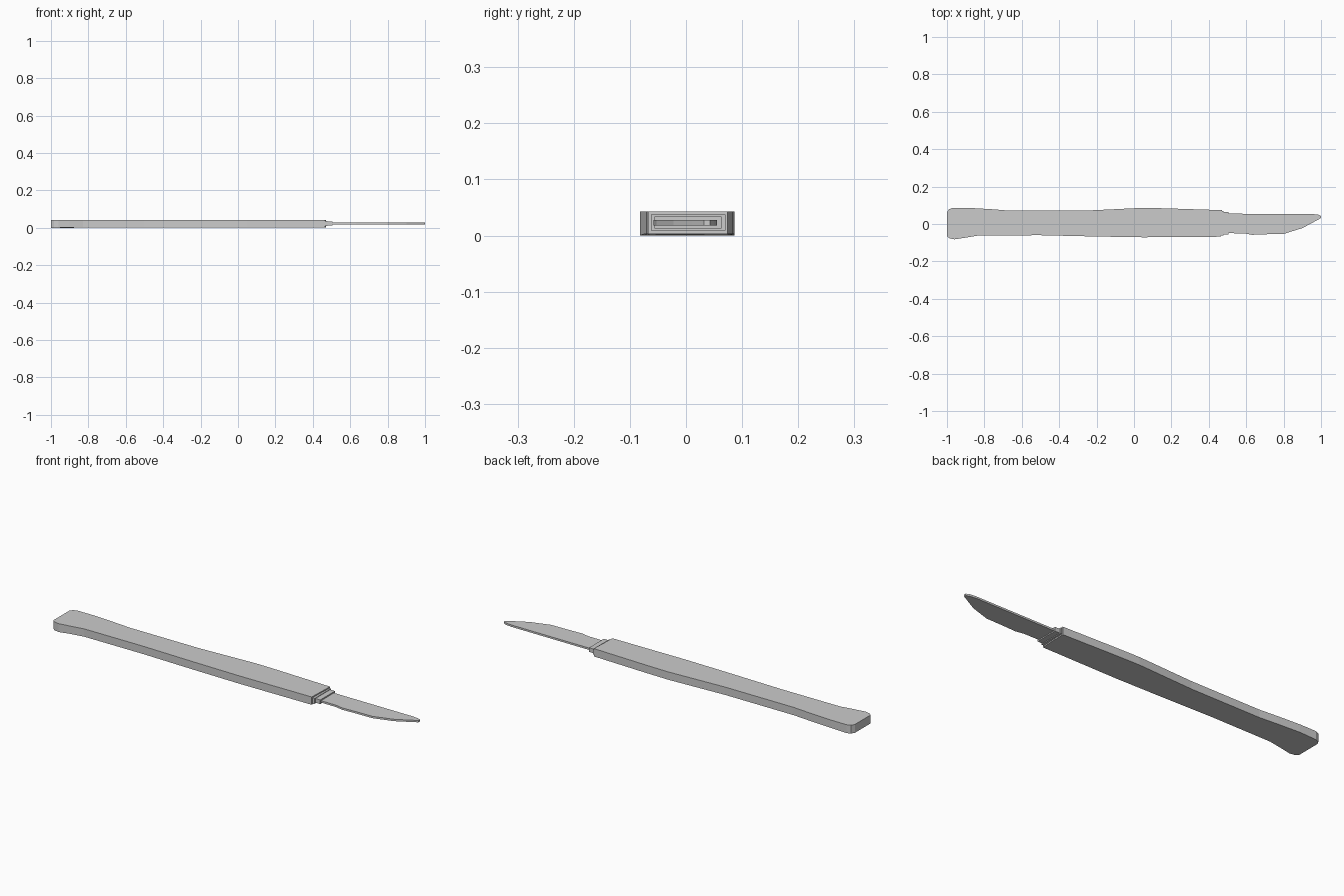
import bpy
import bmesh

cube = bpy.data.objects.get("Cube")
if cube:
    bpy.data.objects.remove(cube, do_unlink=True)

grey = bpy.data.materials.new("steel_grey")
grey.use_nodes = True
colour = (0.6, 0.6, 0.6, 1)
grey.diffuse_color = colour
grey.node_tree.nodes["Principled BSDF"].inputs["Base Color"].default_value = colour


def plate(name, outline, low, high):
    """Extrude a plan outline between two heights."""
    bm = bmesh.new()
    base = bm.faces.new([bm.verts.new((x, y, low)) for x, y in outline])
    bm.normal_update()
    top = bmesh.ops.extrude_face_region(bm, geom=[base])
    for v in top["geom"]:
        if isinstance(v, bmesh.types.BMVert):
            v.co.z = high
    bmesh.ops.recalc_face_normals(bm, faces=bm.faces)
    mesh = bpy.data.meshes.new(name)
    bm.to_mesh(mesh)
    bm.free()
    mesh.materials.append(grey)
    obj = bpy.data.objects.new(name, mesh)
    bpy.context.collection.objects.link(obj)
    return obj


def block(name, x0, x1, y0, y1, low, high):
    return plate(name, [(x0, y0), (x1, y0), (x1, y1), (x0, y1)], low, high)


# Flat handle with a flared tail and a gentle swell
handle = plate("handle", [
    (-1, -0.066), (-0.985, -0.077), (-0.96, -0.082), (-0.9, -0.073),
    (-0.83, -0.061), (-0.5, -0.06), (-0.2, -0.067), (0.05, -0.071), (0.465, -0.068),
    (0.47, 0.074), (0.16, 0.084), (0.04, 0.086), (-0.27, 0.071), (-0.66, 0.071),
    (-0.76, 0.079), (-0.88, 0.086), (-0.97, 0.086), (-0.99, 0.078), (-1, 0.062)],
    0.003, 0.043)
# The underside dips slightly at the tail
for v in handle.data.vertices:
    if v.co.x < -0.95 and v.co.z < 0.01:
        v.co.z = 0

# Stepped collar gripping the blade
block("collar", 0.46, 0.478, -0.062, 0.07, 0.009, 0.037)
block("collar_tip", 0.47, 0.505, -0.056, 0.063, 0.0125, 0.034)

# Thin blade with a straight spine and curved cutting edge
plate("blade", [
    (0.49, -0.049), (0.59, -0.05), (0.63, -0.058), (0.7, -0.055), (0.8, -0.053),
    (0.9, -0.022), (0.96, 0.01), (1, 0.032), (1, 0.043), (0.985, 0.05),
    (0.95, 0.054), (0.49, 0.055)], 0.018, 0.0275)
